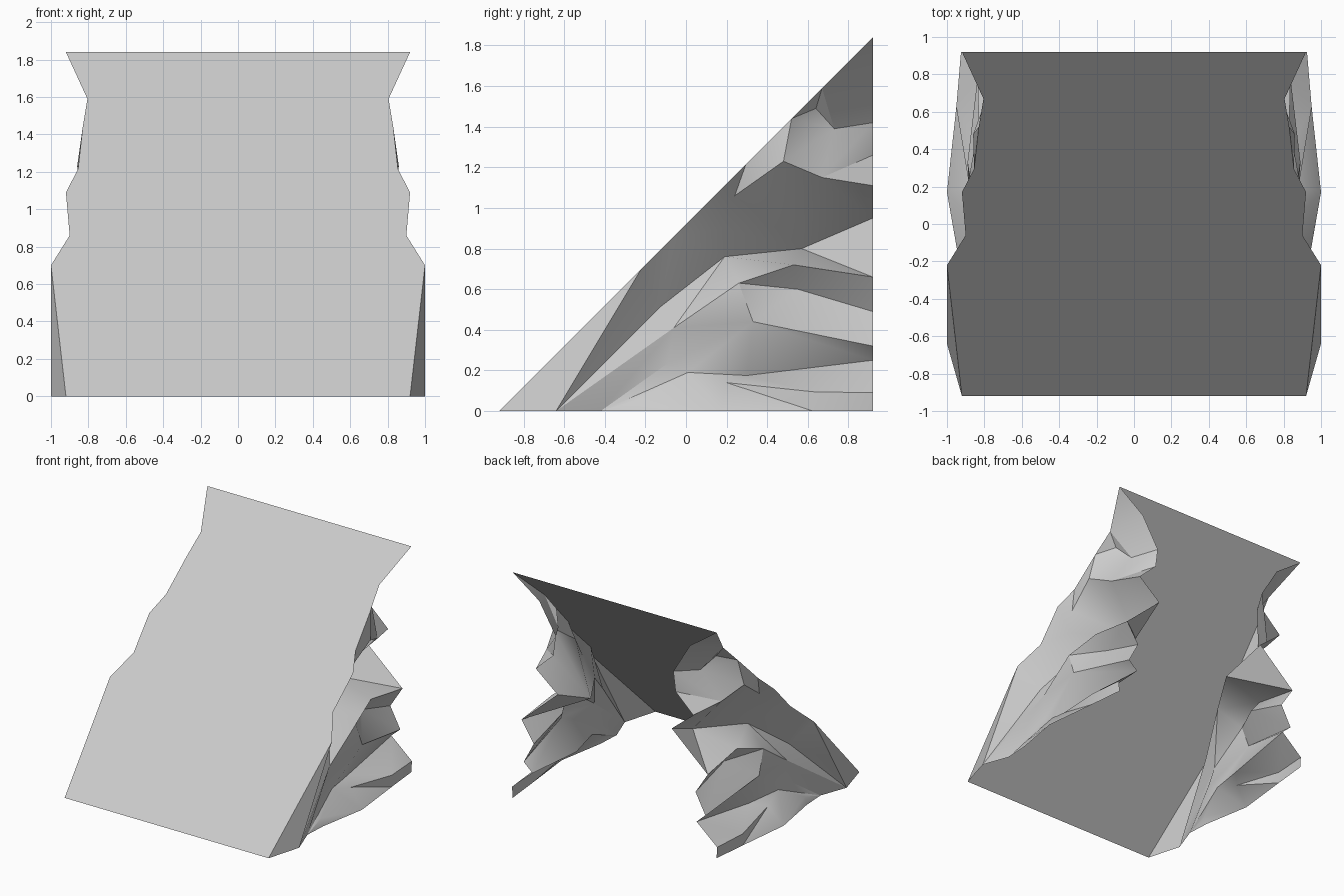
import bpy
from mathutils import Vector
from mathutils.geometry import delaunay_2d_cdt

if "Cube" in bpy.data.objects:
    bpy.data.objects.remove(bpy.data.objects["Cube"])

H = 0.92  # half depth of the ramp

# Slope edge as (x, z), lying on the plane z = y + H
edge = [(.92, 0), (1.0, .70), (.90, .86), (.92, 1.09), (.855, 1.215),
        (.83, 1.44), (.805, 1.59), (.92, 1.84)]
slope = [Vector((x, z - H, z)) for x, z in edge]

# Jagged rear edge of the side wall as (x, z), top to ground
rear = [Vector((x, H, z)) for x, z in
        [(.68, 1.67), (.53, 1.42), (.55, 1.26), (.71, 1.11), (.515, .95), (.84, .66),
         (.73, .49), (.82, .32), (.74, .25), (.925, .09), (.92, 0)]]

# Ground edge as (x, y), back to front
ground = [Vector((x, y, 0)) for x, y in
          [(.95, .625), (1.0, .17), (.93, -.23), (.92, -.42), (1.0, -.64)]]

# Rock ledge and crevice points on the side wall
rock = {k: Vector(v) for k, v in {
    'a': (.87, -.06, .41), 'b': (.83, -.09, .235), 'c': (.84, .01, .19),
    'd': (.89, .33, .44), 'e': (.78, .30, .175), 'f': (.69, .19, .76),
    'g': (.46, .57, .80), 'h': (.88, .26, .63), 'i': (.83, .53, .72),
    'j': (.73, .55, .60), 'k': (.86, .48, 1.23), 'l': (.79, .67, 1.15),
    'm': (.83, .24, 1.06), 'n': (.91, -.23, .06), 'o': (.95, .625, .095),
    'p': (.88, .20, .14), 'q': (.84, -.13, .51), 'r': (.72, .64, 1.49),
    's': (.64, .73, 1.39), 't': (.80, .18, .90)}.items()}

outline = slope + rear + ground
pts = outline + list(rock.values())

# Short labels: S slope edge, R rear edge, G ground edge, letters for rock
labels = [f'{c}{i}' for c, part in zip("SRG", (slope, rear, ground))
          for i in range(len(part))] + list(rock)
index = {k: i for i, k in enumerate(labels)}

# Ridge and crevice lines that the facets must follow
lines = ["S1 G4 q f g R4", "S1 q", "G4 a b G3", "b c e R8", "b d R7", "h i R5",
         "h j R6", "S4 k l R3", "S4 m k", "G3 n G1", "G3 c", "c p o R9", "o G0",
         "S6 r s R1", "k s l", "l R1", "m t f", "f h", "a h", "S2 t", "a f"]
n = len(outline)
cons = [(i, (i + 1) % n) for i in range(n)]
for line in lines:
    chain = [index[k] for k in line.split()]
    cons += list(zip(chain, chain[1:]))

# Facet the wall in its side view, then put back the depth of each point
v2, _, faces, orig, _, _ = delaunay_2d_cdt([Vector((p.y, p.z)) for p in pts],
                                           cons, [], 0, 1e-5)


def depth(i):
    if orig[i]:
        return pts[orig[i][0]].x
    near = sorted(pts, key=lambda p: (p.y - v2[i].x) ** 2 + (p.z - v2[i].y) ** 2)
    return (near[0].x + near[1].x) / 2


def area(f):
    a, b, c = (v2[i] for i in f[:3])
    return abs((b.x - a.x) * (c.y - a.y) - (b.y - a.y) * (c.x - a.x))


def make(name, verts, polys):
    me = bpy.data.meshes.new(name)
    me.from_pydata(verts, [], polys)
    ob = bpy.data.objects.new(name, me)
    bpy.context.collection.objects.link(ob)
    return ob


# Rocky side walls, mirrored left and right
wall = make("rock_side_walls", [(depth(i), v.x, v.y) for i, v in enumerate(v2)],
            [f for f in faces if area(f) > 1e-4])
wall.modifiers.new("mirror", 'MIRROR').use_axis[0] = True
bpy.context.view_layer.objects.active = wall
wall.select_set(True)
bpy.ops.object.shade_smooth_by_angle(angle=0.5)

# Flat sloping top
left = [Vector((-p.x, p.y, p.z)) for p in reversed(slope)]
make("ramp_surface", slope + left, [list(range(2 * len(slope)))])
